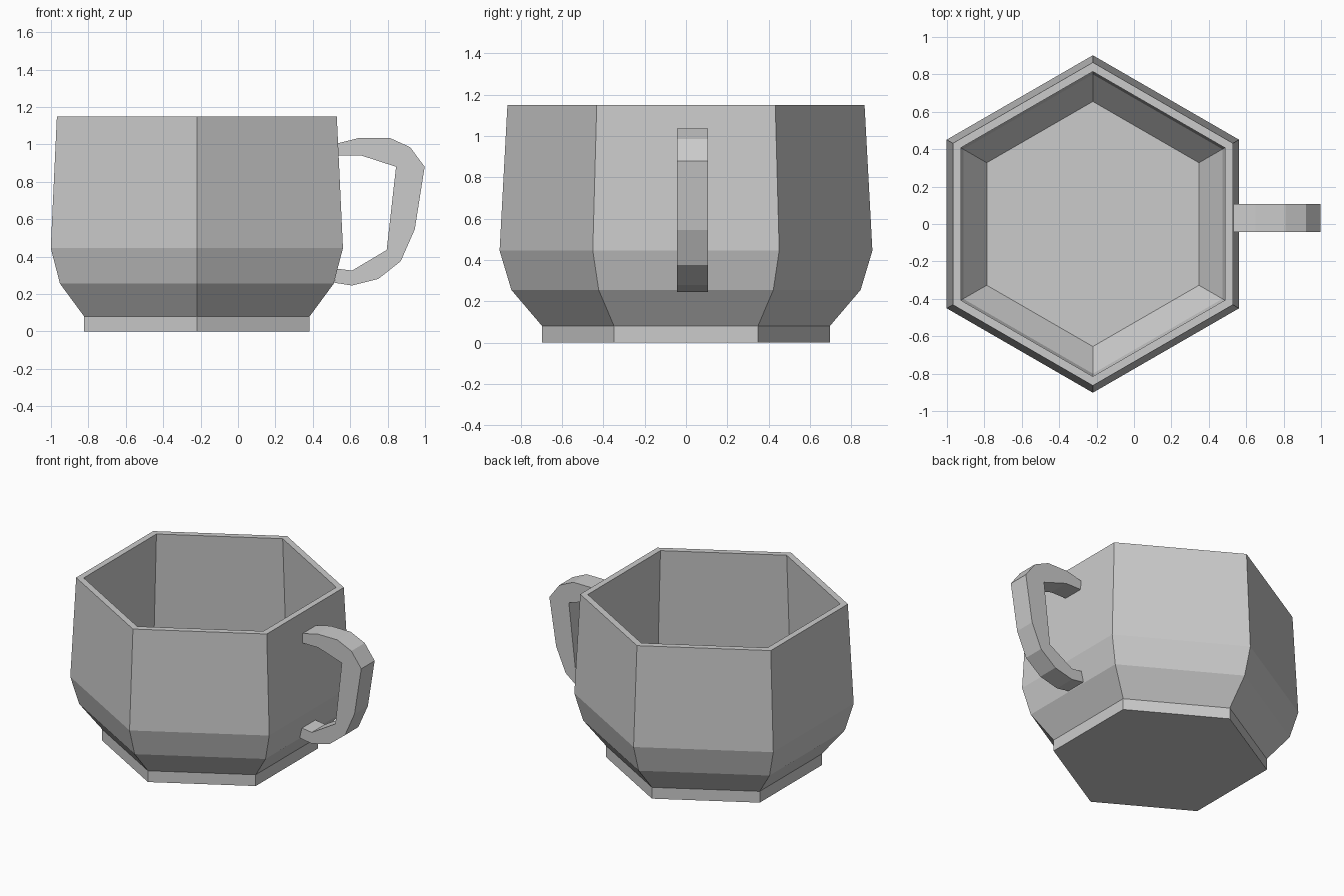
import bpy, bmesh
from math import pi, cos, sin

if "Cube" in bpy.data.objects:
    bpy.data.objects.remove(bpy.data.objects["Cube"])

CX = -0.22  # cup axis


def finish(name, bm):
    bmesh.ops.recalc_face_normals(bm, faces=bm.faces[:])
    me = bpy.data.meshes.new(name)
    bm.to_mesh(me)
    bm.free()
    ob = bpy.data.objects.new(name, me)
    bpy.context.collection.objects.link(ob)
    return ob


def lathe(name, profile, sides):
    """Closed faceted solid from (radius, z) rings, capped at both ends."""
    bm = bmesh.new()
    rings = [[bm.verts.new((CX + r * cos(pi / 2 + 2 * pi * i / sides),
                            r * sin(pi / 2 + 2 * pi * i / sides), z))
              for i in range(sides)] for r, z in profile]
    for a, b in zip(rings, rings[1:]):
        for i in range(sides):
            j = (i + 1) % sides
            bm.faces.new((a[i], a[j], b[j], b[i]))
    bm.faces.new(rings[0])
    bm.faces.new(rings[-1])
    return finish(name, bm)


def extrude_xz(name, outline, y0, y1):
    """Extrude an outline in the XZ plane along y."""
    bm = bmesh.new()
    face = bm.faces.new([bm.verts.new((x, y0, z)) for x, z in outline])
    res = bmesh.ops.extrude_face_region(bm, geom=[face], use_keep_orig=True)
    moved = [v for v in res["geom"] if isinstance(v, bmesh.types.BMVert)]
    bmesh.ops.translate(bm, verts=moved, vec=(0, y1 - y0, 0))
    return finish(name, bm)


# Hexagonal cup: foot, outer wall, rim, inner wall, inner floor
lathe("cup_body", [(0.696, 0), (0.696, 0.08), (0.845, 0.255), (0.902, 0.445),
                   (0.864, 1.15), (0.815, 1.15), (0.85, 0.45),
                   (0.80, 0.28), (0.655, 0.11)], 6)

# Angular handle: outer edge from top to bottom, then inner edge back up
extrude_xz("handle", [
    (0.533, 1.005), (0.65, 1.035), (0.81, 1.035), (0.92, 0.985),
    (0.998, 0.88), (0.945, 0.545), (0.87, 0.375), (0.75, 0.28),
    (0.61, 0.245), (0.515, 0.26), (0.53, 0.335), (0.61, 0.325),
    (0.795, 0.435), (0.845, 0.88), (0.66, 0.94), (0.535, 0.94)],
    -0.043, 0.107)
